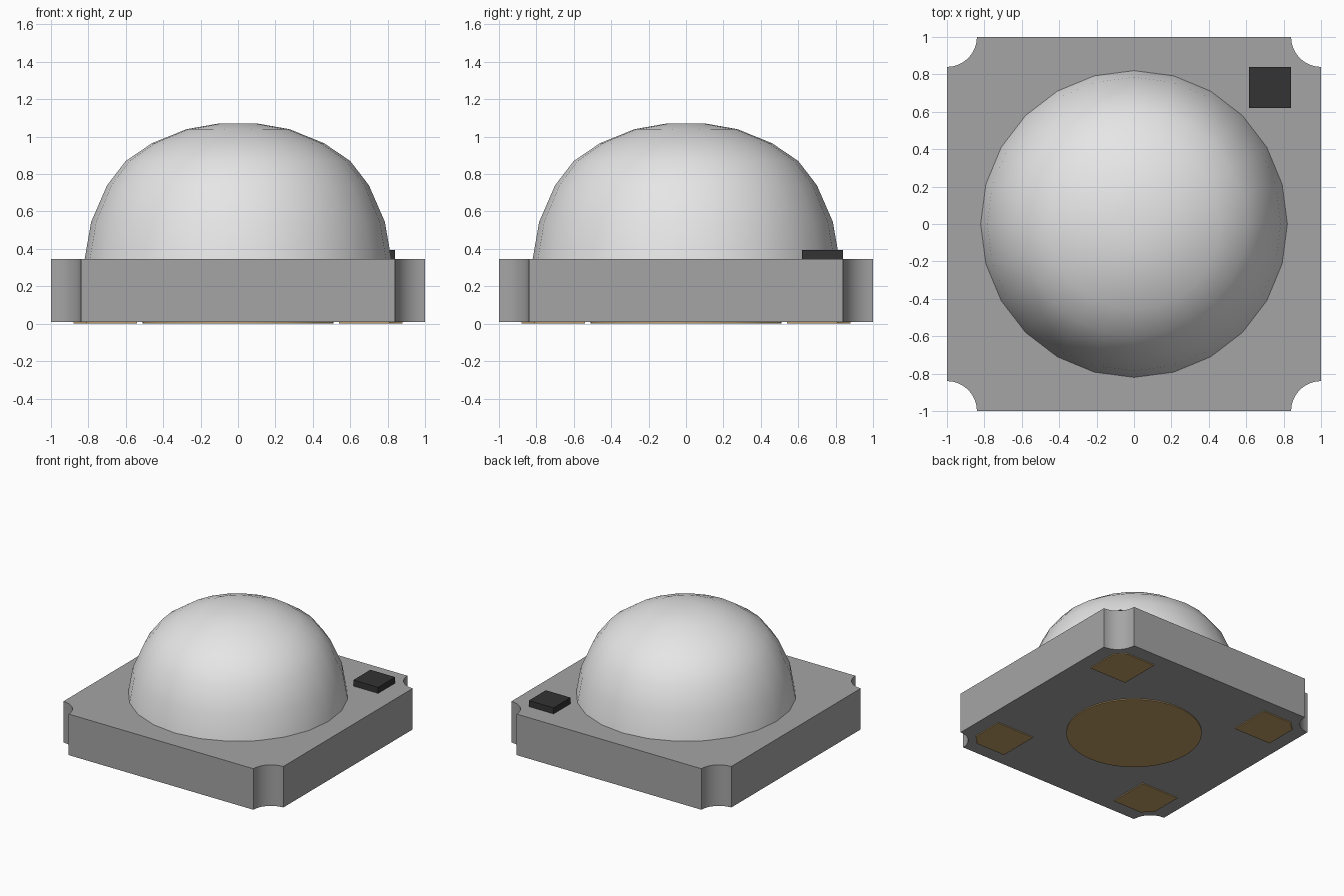
import bpy, bmesh, math

if "Cube" in bpy.data.objects:
    bpy.data.objects.remove(bpy.data.objects["Cube"])


def material(name, rgb):
    m = bpy.data.materials.new(name)
    m.diffuse_color = (*rgb, 1)
    m.use_nodes = True
    m.node_tree.nodes["Principled BSDF"].inputs["Base Color"].default_value = m.diffuse_color
    return m


GREY = material("ceramic grey", (0.375, 0.375, 0.375))
CLEAR = material("pale lens", (0.79, 0.79, 0.79))
BLACK = material("marker black", (0.033, 0.033, 0.033))
GOLD = material("contact gold", (0.53, 0.35, 0.14))


def finish(bm, name, mat, angle=40):
    bmesh.ops.recalc_face_normals(bm, faces=bm.faces)
    me = bpy.data.meshes.new(name)
    bm.to_mesh(me)
    bm.free()
    me.materials.append(mat)
    ob = bpy.data.objects.new(name, me)
    bpy.context.collection.objects.link(ob)
    bpy.context.view_layer.objects.active = ob
    ob.select_set(True)
    bpy.ops.object.shade_smooth_by_angle(angle=math.radians(angle))
    ob.select_set(False)
    return ob


def prism(name, outline, z0, z1, mat):
    """Extrude a flat outline from z0 to z1."""
    bm = bmesh.new()
    face = bm.faces.new([bm.verts.new((x, y, z0)) for x, y in outline])
    ext = bmesh.ops.extrude_face_region(bm, geom=[face])
    for v in ext["geom"]:
        if isinstance(v, bmesh.types.BMVert):
            v.co.z = z1
    return finish(bm, name, mat)


def arc(cx, cy, r, a0, a1, n):
    return [(cx + r * math.cos(math.radians(a0 + (a1 - a0) * i / n)),
             cy + r * math.sin(math.radians(a0 + (a1 - a0) * i / n)))
            for i in range(n + 1)]


PAD_Z, BASE_TOP = 0.008, 0.345

# Square base with a concave quarter round at each corner
outline = []
for k, (sx, sy) in enumerate([(1, 1), (-1, 1), (-1, -1), (1, -1)]):
    start = 270 + 90 * k
    outline += arc(sx, sy, 0.16, start, start - 90, 12)
prism("base", outline, PAD_Z, BASE_TOP, GREY)

# Domed lens turned from a profile
profile = [(0.82, BASE_TOP), (0.785, 0.545), (0.70, 0.74), (0.60, 0.87),
           (0.46, 0.965), (0.275, 1.04), (0.11, 1.069), (0, 1.069)]
bm = bmesh.new()
pts = [bm.verts.new((r, 0, z)) for r, z in profile]
edges = [bm.edges.new(p) for p in zip(pts, pts[1:])]
bmesh.ops.spin(bm, geom=pts + edges, cent=(0, 0, 0), axis=(0, 0, 1),
               angle=math.tau, steps=24, use_duplicate=False)
bmesh.ops.remove_doubles(bm, verts=bm.verts, dist=0.001)
finish(bm, "lens_dome", CLEAR)

# Polarity marker block on the top corner
prism("corner_marker", [(0.615, 0.62), (0.84, 0.62), (0.84, 0.84), (0.615, 0.84)],
      BASE_TOP, 0.395, BLACK)

# Round contact in the middle of the underside
prism("centre_contact", arc(0, 0, 0.51, 0, 352.5, 47), 0, PAD_Z, GOLD)

# Corner contacts, their outer corners trimmed to follow the base notches
lo, hi, trim = 0.54, 0.88, 0.225
t = math.degrees(math.asin((1 - hi) / trim))
shape = [(lo, lo), (hi, lo)] + arc(1, 1, trim, 270 - t, 180 + t, 5) + [(lo, hi)]
for name, sx, sy in [("back_right", 1, 1), ("back_left", -1, 1),
                     ("front_left", -1, -1), ("front_right", 1, -1)]:
    prism(name + "_contact", [(x * sx, y * sy) for x, y in shape], 0, PAD_Z, GOLD)
